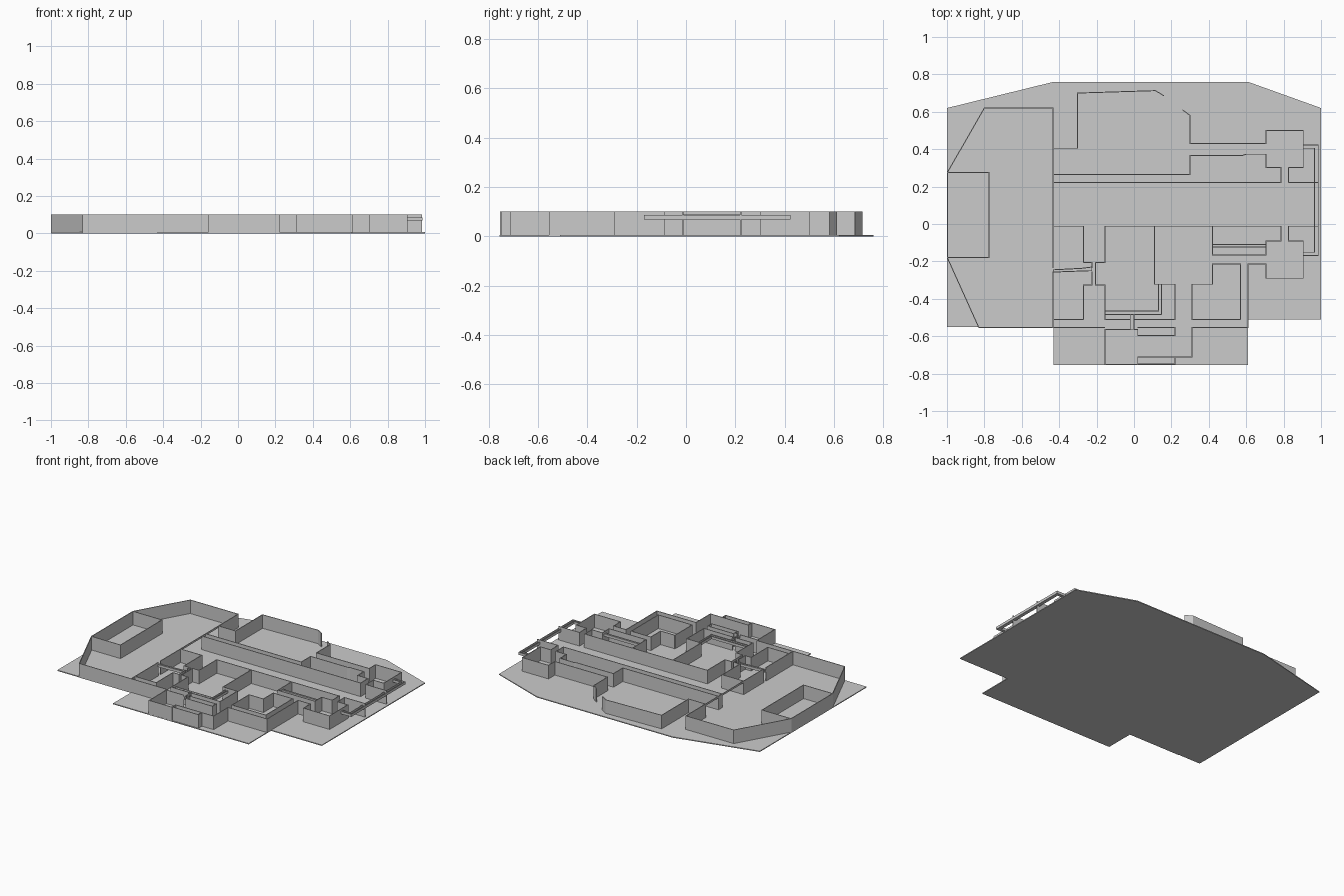
import bpy, bmesh

T = 0.005      # wall thickness
FLOOR = 0.006  # floor slab thickness
TOP = 0.1      # wall height


def finish(name, bm):
    bmesh.ops.recalc_face_normals(bm, faces=bm.faces)
    me = bpy.data.meshes.new(name)
    bm.to_mesh(me)
    bm.free()
    ob = bpy.data.objects.new(name, me)
    bpy.context.collection.objects.link(ob)
    return ob


def slab(name, pts, z0, z1):
    bm = bmesh.new()
    face = bm.faces.new([bm.verts.new((x, y, z0)) for x, y in pts])
    ext = bmesh.ops.extrude_face_region(bm, geom=[face])
    vs = [v for v in ext["geom"] if isinstance(v, bmesh.types.BMVert)]
    bmesh.ops.translate(bm, verts=vs, vec=(0, 0, z1 - z0))
    return finish(name, bm)


def wall(name, pts, z0=0.002, z1=TOP):
    """Upright sheet along a floor-plan path, thickened evenly."""
    bm = bmesh.new()
    lo = [bm.verts.new((x, y, z0)) for x, y in pts]
    hi = [bm.verts.new((x, y, z1)) for x, y in pts]
    for i in range(len(pts) - 1):
        bm.faces.new((lo[i], lo[i + 1], hi[i + 1], hi[i]))
    ob = finish(name, bm)
    m = ob.modifiers.new("thickness", "SOLIDIFY")
    m.thickness, m.offset, m.use_even_offset = T, 0, True
    return ob


def duct(name, left, right, z0=0.068, z1=0.086):
    """Raised open channel between two parallel paths."""
    wall(name + "_side_a", left, z0, z1)
    wall(name + "_side_b", right, z0, z1)
    slab(name + "_tray", left + right[::-1], z0, z0 + 0.003)


# floor
slab("floor", [(-1, -.55), (-.43, -.55), (-.43, -.755), (.61, -.755), (.61, -.51), (1, -.51),
               (1, .62), (.61, .76), (-.43, .76), (-1, .62)], 0, FLOOR)

# west hall, its inner room and the long south wall
wall("west_hall_wall", [(-.433, .405), (-.433, .62), (-.80, .62), (-.998, .275), (-.998, -.18),
                        (-.83, -.553), (-.155, -.553)])
wall("west_room_wall", [(-.998, .275), (-.775, .275), (-.775, -.18), (-.998, -.18)])
wall("west_opening_lintel", [(-.433, .405), (-.433, -.012)], 0.088, TOP)

# north room, north passage and north-east room
wall("north_room_wall", [(-.433, .405), (-.303, .405), (-.303, .70), (.115, .713), (.16, .685)])
wall("north_east_outer_wall", [(.26, .61), (.30, .58), (.30, .43), (.705, .43), (.705, .50),
                               (.905, .50), (.905, .303), (.825, .303), (.825, .222), (.985, .222)])
wall("north_passage_wall", [(-.433, .222), (-.433, .264), (.30, .264), (.30, .367), (.58, .367),
                            (.60, .373), (.705, .373), (.705, .303), (.785, .303), (.785, .222),
                            (-.433, .222)])

# rooms west of centre
wall("alcove_west_wall", [(-.433, -.235), (-.433, -.012), (-.27, -.012), (-.27, -.205),
                          (-.225, -.205), (-.225, -.235)])
wall("lower_alcove_west_wall", [(-.433, -.255), (-.433, -.51), (-.27, -.51), (-.27, -.327),
                                (-.225, -.327), (-.225, -.255)])
wall("west_hall_end_wall", [(-.433, -.51), (-.433, -.553)])
wall("alcove_east_wall", [(.11, -.012), (-.155, -.012), (-.155, -.205), (-.205, -.205),
                          (-.205, -.327), (-.155, -.327), (-.155, -.51), (-.02, -.51)])

# central room and its exits
wall("central_room_wall", [(.11, -.012), (.11, -.322), (.22, -.322), (.22, -.51), (0, -.51)])
wall("central_room_back_wall", [(.11, -.012), (.42, -.012)])
wall("central_room_exit_wall", [(.31, -.322), (.42, -.322), (.42, -.214), (.57, -.214),
                                (.57, -.51), (.31, -.51), (.31, -.322)])
wall("corridor_south_wall", [(.42, -.012), (.785, -.012), (.785, -.09), (.705, -.09),
                             (.705, -.165), (.42, -.165), (.42, -.012)])
wall("south_east_room_wall", [(.985, -.012), (.825, -.012), (.825, -.09), (.905, -.09),
                              (.905, -.29), (.705, -.29), (.705, -.214), (.61, -.214),
                              (.61, -.553), (.31, -.553), (.31, -.71), (.02, -.71)])

# south rooms
wall("south_room_wall", [(-.02, -.563), (-.155, -.563), (-.155, -.752), (.02, -.752), (.02, -.71)])
wall("south_closet_wall", [(.02, -.748), (.22, -.748), (.22, -.71)])
wall("south_passage_wall", [(0, -.563), (.02, -.563), (.02, -.595), (.22, -.595), (.22, -.553),
                            (.02, -.553)])

# raised ducts
duct("east_duct", [(.905, .422), (.985, .422), (.985, -.168), (.905, -.168)],
     [(.905, .405), (.966, .405), (.966, -.151), (.905, -.151)])
duct("centre_duct", [(.13, -.322), (.13, -.465), (-.155, -.465)],
     [(.147, -.322), (.147, -.485), (-.155, -.485)])
duct("south_duct", [(-.02, -.485), (-.02, -.563)], [(0, -.485), (0, -.563)])
duct("alcove_duct", [(-.433, -.245), (-.28, -.237), (-.225, -.23)],
     [(-.433, -.257), (-.24, -.25), (-.225, -.25)])
duct("inner_east_duct", [(.42, -.11), (.705, -.11)], [(.42, -.122), (.705, -.122)])
